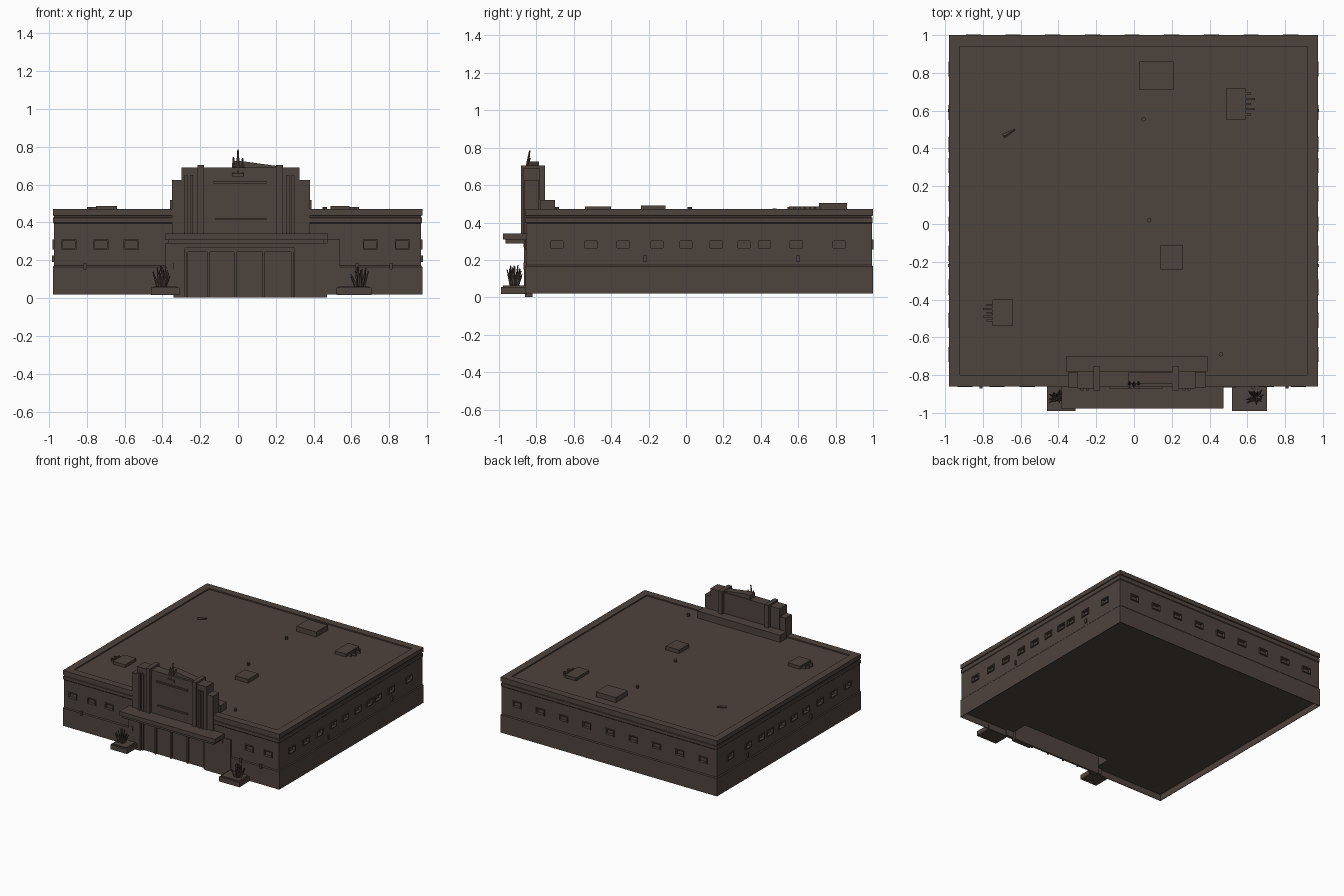
import bpy, bmesh, math, random
from mathutils import Matrix, Vector

if "Cube" in bpy.data.objects:
    bpy.data.objects.remove(bpy.data.objects["Cube"])
random.seed(4)

brown = bpy.data.materials.new("dark brown")
brown.diffuse_color = (0.076, 0.056, 0.047, 1)
brown.use_nodes = True
brown.node_tree.nodes["Principled BSDF"].inputs["Base Color"].default_value = brown.diffuse_color


def finish(name, bm):
    me = bpy.data.meshes.new(name)
    bmesh.ops.recalc_face_normals(bm, faces=bm.faces)
    bm.to_mesh(me)
    bm.free()
    me.materials.append(brown)
    ob = bpy.data.objects.new(name, me)
    bpy.context.collection.objects.link(ob)
    return ob


def add_box(bm, x0, x1, y0, y1, z0, z1):
    m = Matrix.Translation(((x0 + x1) / 2, (y0 + y1) / 2, (z0 + z1) / 2)) \
        @ Matrix.Diagonal((x1 - x0, y1 - y0, z1 - z0, 1))
    bmesh.ops.create_cube(bm, size=1, matrix=m)


def boxes(name, *items):
    bm = bmesh.new()
    for b in items:
        add_box(bm, *b)
    return finish(name, bm)


# main hall: stacked rectangular rings form raised floor, plinth, wall, cornice, parapet and sunken roof
X0, X1, Y0, Y1 = -0.98, 0.975, -0.86, 1.0
rings = [(.005, .07), (.005, .02), (0, .02), (0, .165), (.006, .172), (.006, .395), (.002, .40),
         (.002, .425), (.007, .427), (.007, .435), (0, .437), (0, .472), (.06, .472), (.06, .462)]
bm = bmesh.new()
loops = []
for d, z in rings:
    loops.append([bm.verts.new(p) for p in ((X0 + d, Y0 + d, z), (X1 - d, Y0 + d, z),
                                            (X1 - d, Y1 - d, z), (X0 + d, Y1 - d, z))])
for a, b in zip(loops, loops[1:]):
    for i in range(4):
        j = (i + 1) % 4
        bm.faces.new((a[i], a[j], b[j], b[i]))
bm.faces.new(loops[0][::-1])
bm.faces.new(loops[-1])
hall = finish("main_hall", bm)


def cut(ob, name, *items):
    cutter = boxes(name, *items)
    cutter.hide_render = True
    cutter.hide_viewport = True
    mod = ob.modifiers.new(name, 'BOOLEAN')
    mod.operation = 'DIFFERENCE'
    mod.object = cutter
    mod.solver = 'EXACT'


# entrance opening, open through the floor
cut(hall, "entrance_cutter", (-.34, .47, -.95, -.71, -.1, .27))

# door wall, jambs and door leaves
boxes("door_wall", (-.335, .468, -.835, -.82, .003, .269))
boxes("door_jambs", (-.34, -.28, -.862, -.82, .003, .268), (.30, .47, -.862, -.82, .003, .268))
boxes("door_mullions", *[(x - .006, x + .006, -.848, -.83, .003, .268)
                         for x in (-.27, -.155, -.015, .135, .29)],
      (-.28, .30, -.848, -.83, .245, .268))
boxes("entrance_surround", (-.385, -.34, -.865, -.84, .02, .29), (.47, .54, -.865, -.84, .02, .31),
      (-.36, .47, -.868, -.84, .268, .29))

# canopy in two layers
boxes("canopy", (-.385, .475, -.978, -.85, .308, .342))
boxes("canopy_soffit", (-.37, .455, -.965, -.85, .288, .308))

# stepped tower over the entrance
boxes("tower_base", (-.36, .388, -.78, -.70, .46, .52))
boxes("tower_lower_wings", (-.35, -.28, -.865, -.785, .34, .625), (.31, .38, -.865, -.785, .34, .625))
boxes("tower_upper_wings", (-.30, -.21, -.872, -.78, .34, .69), (.23, .325, -.872, -.78, .34, .69))
boxes("tower_panel", (-.21, .23, -.862, -.78, .34, .69))
boxes("tower_pylons", (-.215, -.18, -.882, -.755, .34, .705), (.202, .238, -.882, -.755, .34, .705))
boxes("tower_ribs", *[(x - .008, x + .008, -.882, -.865, .34, .65)
                      for x in (-.245, -.275, .265, .292)])
boxes("panel_bars", (-.13, .15, -.872, -.86, .605, .617), (-.12, .15, -.872, -.86, .412, .424))

# sloping crest on top of the tower
bm = bmesh.new()
prof = [(-.03, .685), (.21, .685), (.21, .698), (.02, .725), (-.03, .725)]
front = bm.faces.new([bm.verts.new((x, -.845, z)) for x, z in prof])
ext = bmesh.ops.extrude_face_region(bm, geom=[front])
bmesh.ops.translate(bm, vec=(0, .06, 0), verts=[v for v in ext["geom"] if isinstance(v, bmesh.types.BMVert)])
finish("tower_crest", bm)


def add_spike(bm, base, tip, r):
    d = Vector(tip) - Vector(base)
    m = Matrix.Translation((Vector(base) + Vector(tip)) / 2) \
        @ d.to_track_quat('Z', 'Y').to_matrix().to_4x4()
    bmesh.ops.create_cone(bm, cap_ends=True, segments=5, radius1=r, radius2=r * .3,
                          depth=d.length, matrix=m)


# finial: three upright spikes
bm = bmesh.new()
add_box(bm, -.03, .03, -.87, -.83, .64, .66)
for x, z in ((-.024, .745), (0, .785), (.024, .74)):
    add_spike(bm, (x, -.855, .65), (x, -.835, z), .013)
finish("finial", bm)

# planters with spiky plants
for side, px0, px1, cx, cy in (("left", -.46, -.31, -.405, -.92), ("right", .52, .705, .645, -.92)):
    boxes(side + "_planter", (px0, px1, -.99, -.85, .017, .055),
          (px0 + .012, px1 - .012, -.978, -.86, .05, .062))
    bm = bmesh.new()
    for i in range(15):
        a = i * 2.4
        r = .015 + .04 * random.random()
        h = .205 - r * 1.3 - .03 * random.random()
        add_spike(bm, (cx + .4 * r * math.cos(a), cy + .4 * r * math.sin(a), .055),
                  (cx + r * math.cos(a), cy + r * math.sin(a), h), .009)
    finish(side + "_plant", bm)

# windows: recessed panes with thin raised frames
W, H, ZC, T, DEEP = .04, .026, .283, .007, .016


def oriented(axis, a0, a1, d0, d1, z0, z1):
    d0, d1 = sorted((d0, d1))
    return (a0, a1, d0, d1, z0, z1) if axis == 'x' else (d0, d1, a0, a1, z0, z1)


side_y = (-.69, -.51, -.335, -.155, 0, .16, .31, .42, .59, .82)
walls = (("front", 'x', (-.895, -.725, -.565, .70, .87), Y0 + .006, -1),
         ("back", 'x', [-.85 + i * .21 for i in range(9)], Y1 - .006, 1),
         ("right", 'y', side_y, X1 - .006, 1),
         ("left", 'y', side_y, X0 + .006, -1))
holes = []
for name, axis, places, s, sign in walls:
    frames = []
    for c in places:
        holes.append(oriented(axis, c - W + T, c + W - T, s - sign * DEEP, s + sign * .03,
                              ZC - H + T, ZC + H - T))
        for a0, a1, z0, z1 in ((c - W, c + W, ZC - H, ZC - H + T), (c - W, c + W, ZC + H - T, ZC + H),
                               (c - W, c - W + T, ZC - H, ZC + H), (c + W - T, c + W, ZC - H, ZC + H)):
            frames.append(oriented(axis, a0, a1, s - sign * .002, s + sign * .008, z0, z1))
    boxes(name + "_window_frames", *frames)
cut(hall, "window_cutter", *holes)

# small wall lamps on the front and sides
boxes("wall_lamps", *[(x - .008, x + .008, -.87, -.85, .15, .185) for x in (-.81, -.35, .63, .81)],
      *[(x - .008, x + .008, y - .008, y + .008, .19, .225)
        for x in (X0 + .004, X1 - .004) for y in (-.22, .6)])

# rooftop units
boxes("roof_vent_large", (.03, .21, .71, .86, .46, .503))
boxes("roof_vent_small", (.14, .26, -.24, -.11, .46, .492))
for nm, x0, x1, y0, y1, sgn in (("right", .49, .59, .55, .72, 1), ("left", -.75, -.64, -.54, -.40, -1)):
    xe = x1 if sgn > 0 else x0
    fins = []
    for i in range(5):
        y = y0 + .03 + i * (y1 - y0 - .06) / 4
        f = sorted((xe, xe + sgn * (.03 + .02 * (i % 2))))
        fins.append((f[0], f[1], y - .005, y + .005, .46, .482))
    boxes("cooling_unit_" + nm, (x0, x1, y0, y1, .46, .486), *fins)

# roof pipes and a stray wedge
bm = bmesh.new()
for x, y in ((.05, .555), (.08, .02), (.46, -.69)):
    bmesh.ops.create_cone(bm, cap_ends=True, segments=8, radius1=.012, radius2=.012, depth=.025,
                          matrix=Matrix.Translation((x, y, .47)))
add_spike(bm, (-.69, .465, .464), (-.63, .50, .468), .012)
finish("roof_pipes", bm)
